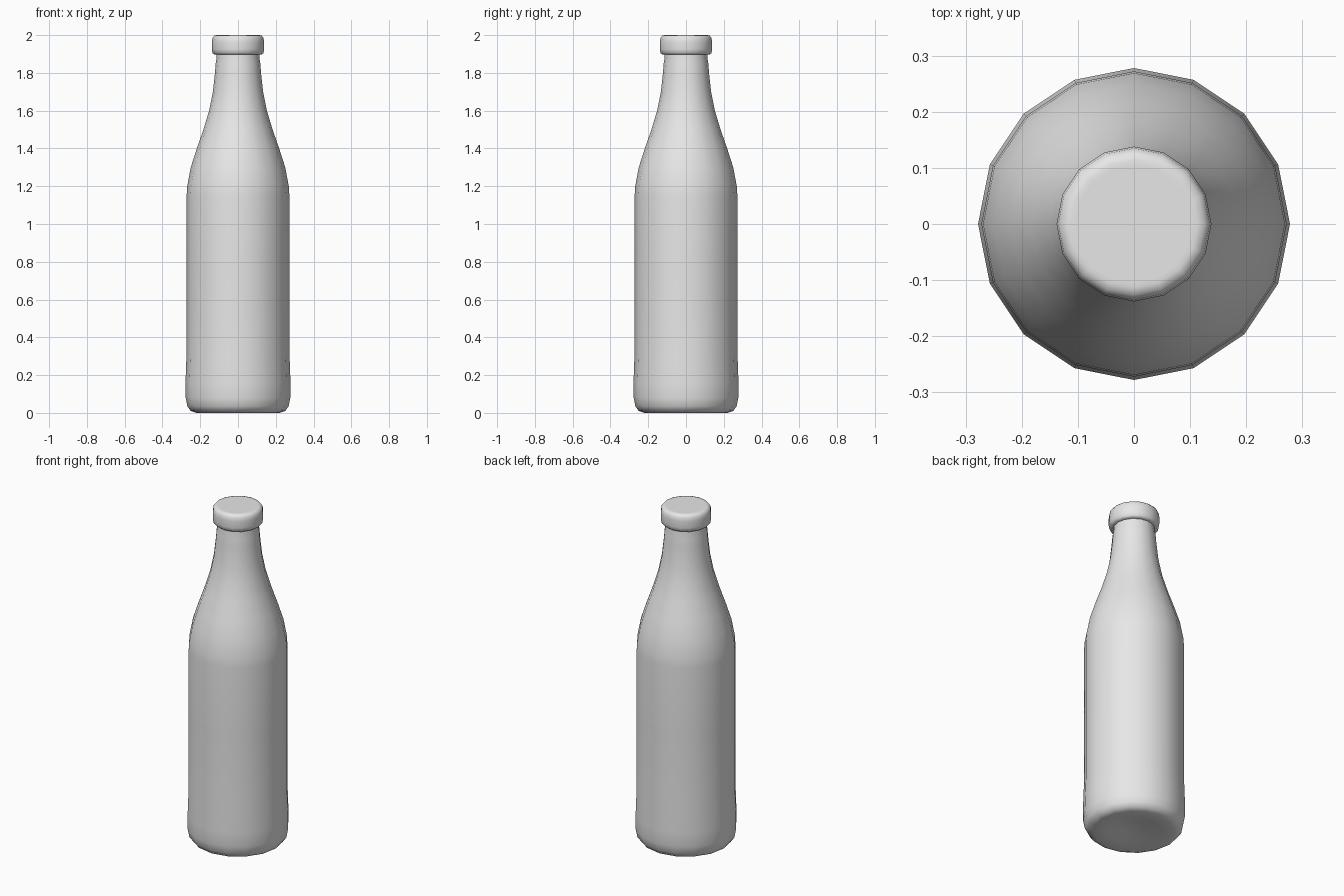
import bpy
import math

cube = bpy.data.objects.get("Cube")
if cube:
    bpy.data.objects.remove(cube, do_unlink=True)

SIDES = 16

# One plain grey for the whole bottle
grey = bpy.data.materials.new("plain_grey")
grey.use_nodes = True
color = (0.8, 0.8, 0.8, 1.0)
grey.diffuse_color = color
for node in grey.node_tree.nodes:
    if node.type == 'BSDF_PRINCIPLED':
        node.inputs["Base Color"].default_value = color


def lathe(name, profile, dimple=None):
    """Turn (radius, height) points, listed bottom to top, into a closed solid."""
    verts = []
    for r, z in profile:
        for i in range(SIDES):
            a = math.tau * i / SIDES
            verts.append((r * math.cos(a), r * math.sin(a), z))
    faces = []
    for k in range(len(profile) - 1):
        for i in range(SIDES):
            j = (i + 1) % SIDES
            low, high = k * SIDES, (k + 1) * SIDES
            faces.append((low + i, low + j, high + j, high + i))
    # Close the ends: the base may rise to a centre point
    if dimple is None:
        faces.append(tuple(reversed(range(SIDES))))
    else:
        centre = len(verts)
        verts.append((0, 0, dimple))
        faces += [((i + 1) % SIDES, i, centre) for i in range(SIDES)]
    last = (len(profile) - 1) * SIDES
    faces.append(tuple(range(last, last + SIDES)))

    mesh = bpy.data.meshes.new(name)
    mesh.from_pydata(verts, [], faces)
    mesh.materials.append(grey)
    obj = bpy.data.objects.new(name, mesh)
    bpy.context.collection.objects.link(obj)
    bpy.ops.object.select_all(action='DESELECT')
    obj.select_set(True)
    bpy.context.view_layer.objects.active = obj
    bpy.ops.object.shade_smooth_by_angle(angle=math.radians(60))
    return obj


# Bottle body: dimpled base, straight wall, sloping shoulder, neck
lathe("bottle_body", [
    (0.06, 0.02), (0.15, 0.01), (0.22, 0.0), (0.25, 0.01), (0.268, 0.035),
    (0.277, 0.08), (0.278, 0.16), (0.273, 0.3), (0.272, 0.75), (0.272, 1.15),
    (0.269, 1.2), (0.25, 1.3), (0.218, 1.4), (0.183, 1.5), (0.153, 1.6),
    (0.133, 1.7), (0.122, 1.8), (0.118, 1.85), (0.113, 1.88), (0.112, 1.93),
], dimple=0.03)

# Bottle cap: rounded rim with a flat top
lathe("bottle_cap", [
    (0.105, 1.897), (0.125, 1.897), (0.135, 1.905), (0.138, 1.925),
    (0.138, 1.965), (0.135, 1.985), (0.126, 1.997), (0.114, 2.0),
    (0.104, 2.0),
])
